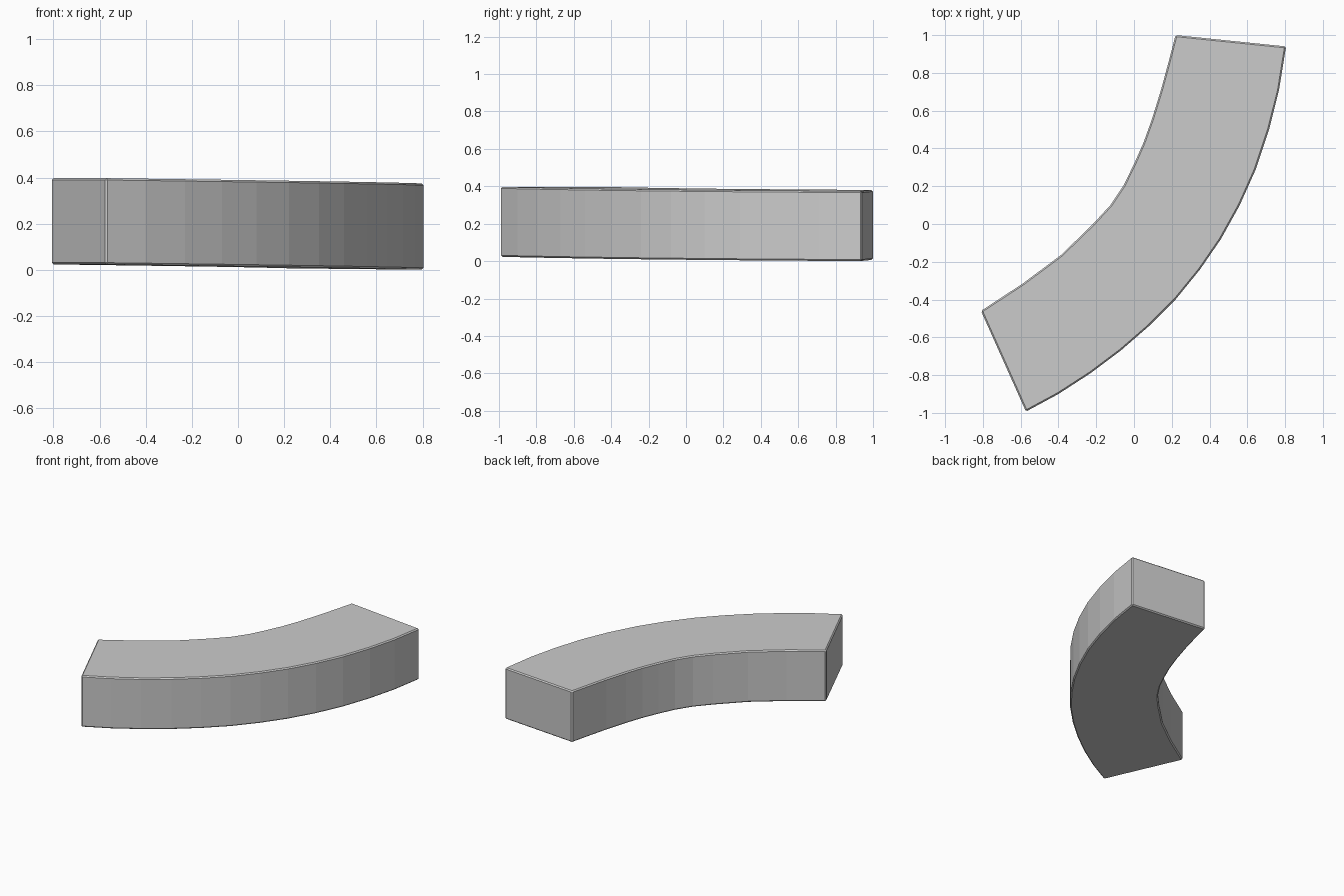
import bpy
import bmesh

if "Cube" in bpy.data.objects:
    bpy.data.objects.remove(bpy.data.objects["Cube"])

# Curved block plan: outer arc, then the tighter inner curve walked back
outer = [(-0.572, -0.993), (-0.40, -0.90), (-0.23, -0.79), (-0.07, -0.67),
         (0.08, -0.54), (0.22, -0.40), (0.35, -0.24), (0.46, -0.08),
         (0.56, 0.10), (0.645, 0.29), (0.715, 0.50), (0.768, 0.71), (0.805, 0.94)]
inner = [(0.22, 1.0), (0.185, 0.865), (0.143, 0.71), (0.095, 0.555), (0.05, 0.43),
         (0.0, 0.317), (-0.055, 0.205), (-0.125, 0.10), (-0.217, 0.0),
         (-0.386, -0.164), (-0.59, -0.316), (-0.81, -0.46)]
THICKNESS = 0.374


# Slight tilt of the slab
def base_z(x, y):
    return 0.0128 - 0.011 * x - 0.004 * y


bm = bmesh.new()
plan = outer + inner
low = [bm.verts.new((x, y, base_z(x, y))) for x, y in plan]
top = [bm.verts.new((x, y, base_z(x, y) + THICKNESS)) for x, y in plan]
bm.faces.new(top)
bm.faces.new(low[::-1])
n = len(plan)
for i in range(n):
    j = (i + 1) % n
    bm.faces.new((low[i], low[j], top[j], top[i]))

mesh = bpy.data.meshes.new("curved_block")
bm.to_mesh(mesh)
bm.free()
block = bpy.data.objects.new("curved_block", mesh)
bpy.context.collection.objects.link(block)

# Thin chamfer on the sharp edges only
bevel = block.modifiers.new("chamfer", "BEVEL")
bevel.width = 0.008
bevel.segments = 1
bevel.limit_method = "ANGLE"
bevel.angle_limit = 0.6
